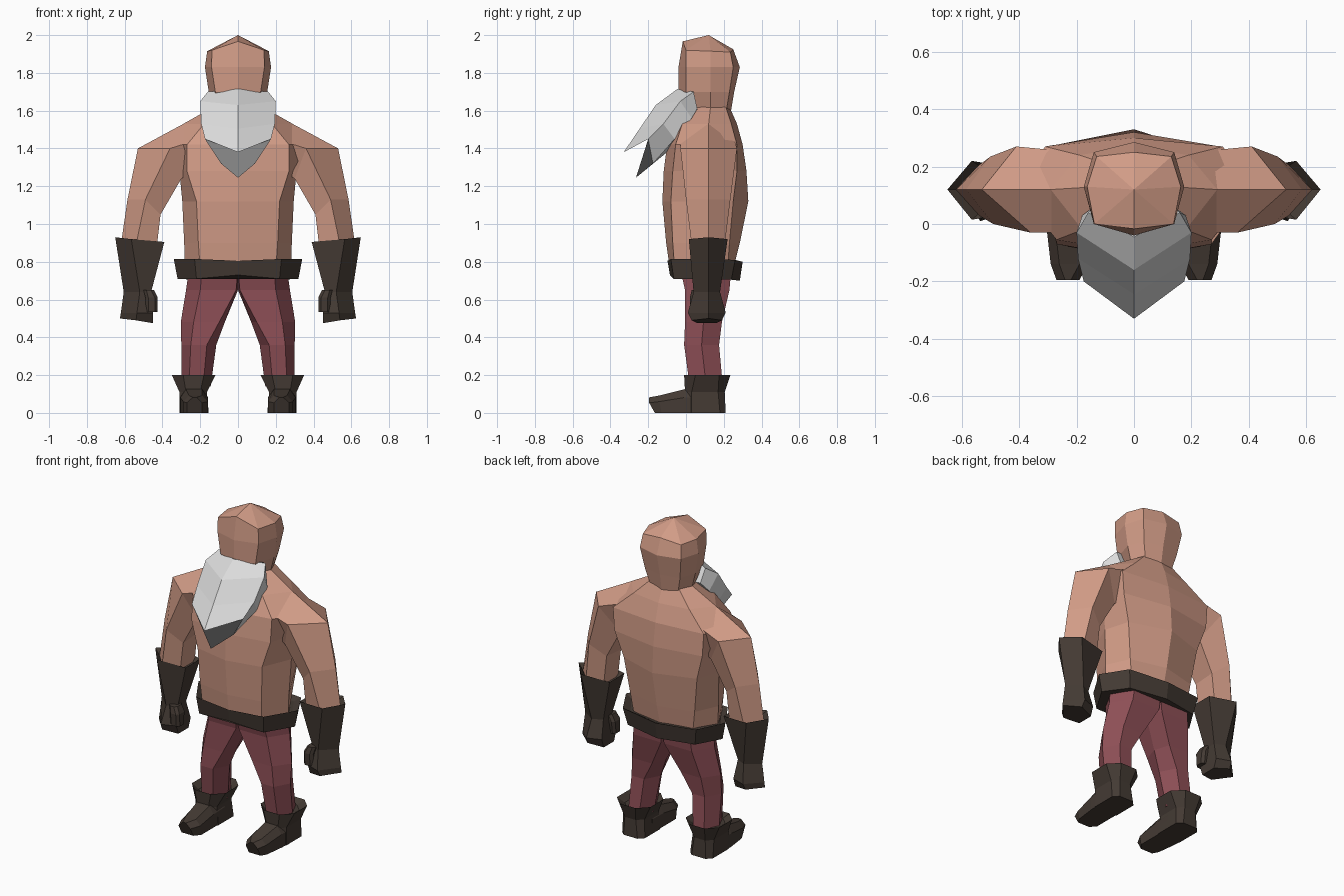
import bpy, bmesh


def material(name, rgb):
    m = bpy.data.materials.new(name)
    m.diffuse_color = (*rgb, 1)
    return m


SKIN = material("skin", (0.64, 0.33, 0.24))
GREY = material("beard_grey", (0.72, 0.72, 0.72))
LEATHER = material("dark_leather", (0.058, 0.043, 0.034))
CLOTH = material("red_cloth", (0.27, 0.078, 0.093))


def loft(name, rings, mat, tip=None, side=1):
    """Skin a stack of equal-length rings; close with faces or a tip point."""
    bm = bmesh.new()
    vs = [[bm.verts.new((side * x, y, z)) for x, y, z in r] for r in rings]
    n = len(vs[0])
    for a, b in zip(vs, vs[1:]):
        for i in range(n):
            j = (i + 1) % n
            bm.faces.new((a[i], a[j], b[j], b[i]))
    bm.faces.new(vs[0])
    if tip:
        t = bm.verts.new(tip)
        for i in range(n):
            bm.faces.new((vs[-1][i], vs[-1][(i + 1) % n], t))
    else:
        bm.faces.new(vs[-1])
    bmesh.ops.recalc_face_normals(bm, faces=bm.faces[:])
    me = bpy.data.meshes.new(name)
    bm.to_mesh(me)
    bm.free()
    me.materials.append(mat)
    ob = bpy.data.objects.new(name, me)
    bpy.context.collection.objects.link(ob)
    return ob


def both(half):
    """Front-to-back half ring mirrored into a closed ring."""
    return half + [(-x, y, z) for x, y, z in half[-2:0:-1]]


def body_ring(z, fc, ff, s, bb, bc):
    """Half ring at one height: front centre, front, side, back, back centre."""
    return both([(0, fc, z), (*ff, z), (*s, z), (*bb, z), (0, bc, z)])


# Torso, from waist to neck
loft("torso", [
    body_ring(0.76, -0.085, (0.20, -0.06), (0.28, 0.09), (0.20, 0.22), 0.25),
    body_ring(0.90, -0.105, (0.21, -0.07), (0.285, 0.09), (0.22, 0.23), 0.285),
    body_ring(1.12, -0.125, (0.22, -0.08), (0.295, 0.10), (0.25, 0.25), 0.33),
    body_ring(1.28, -0.118, (0.27, -0.07), (0.31, 0.10), (0.30, 0.27), 0.32),
    body_ring(1.42, -0.10, (0.27, -0.055), (0.40, 0.11), (0.31, 0.27), 0.30),
    body_ring(1.53, -0.035, (0.18, -0.02), (0.29, 0.12), (0.19, 0.24), 0.27),
    body_ring(1.62, 0.04, (0.09, 0.06), (0.13, 0.13), (0.10, 0.21), 0.23),
], SKIN)

# Head with a faceted crown
loft("head", [
    body_ring(1.58, 0.05, (0.08, 0.06), (0.125, 0.13), (0.09, 0.21), 0.235),
    body_ring(1.70, -0.04, (0.12, 0.0), (0.155, 0.13), (0.12, 0.23), 0.255),
    body_ring(1.83, -0.04, (0.14, 0.0), (0.175, 0.13), (0.14, 0.25), 0.285),
    both([(0, -0.017, 1.967), (0.138, 0.0, 1.92), (0.163, 0.13, 1.915),
          (0.13, 0.235, 1.91), (0, 0.25, 1.925)]),
], SKIN, tip=(0, 0.12, 2.0))

# Beard, jutting forward and down to a wedge
loft("beard", [
    both([(0, -0.045, 1.715), (0.16, 0.04, 1.70), (0.14, 0.06, 1.61), (0, 0.06, 1.60)]),
    both([(0, -0.16, 1.63), (0.20, -0.03, 1.65), (0.18, 0.03, 1.56), (0, 0.0, 1.51)]),
    both([(0, -0.245, 1.505), (0.195, -0.12, 1.53), (0.17, -0.06, 1.45), (0, -0.10, 1.38)]),
    both([(0, -0.33, 1.38), (0.175, -0.20, 1.45), (0.09, -0.175, 1.32), (0, -0.265, 1.245)]),
], GREY)

# Belt, flaring towards its upper rim
loft("belt", [
    both([(0, -0.085, 0.73), (0.22, -0.065, 0.71), (0.32, 0.10, 0.71),
          (0.23, 0.24, 0.705), (0, 0.285, 0.70)]),
    both([(0, -0.098, 0.805), (0.23, -0.08, 0.815), (0.34, 0.10, 0.815),
          (0.25, 0.26, 0.81), (0, 0.30, 0.80)]),
    both([(0, -0.08, 0.79), (0.20, -0.06, 0.79), (0.30, 0.10, 0.79),
          (0.22, 0.23, 0.79), (0, 0.265, 0.785)]),
], LEATHER)


def glove_ring(xo, xi, y0, y1, zo, zi):
    """Five-sided ring with a ridge on the outer side."""
    xm, zm = xo - 0.085, zo + (zi - zo) * 0.4
    return [(xo, 0.12, zo), (xm, y0, zm), (xi, y0 + 0.03, zi),
            (xi, y1 - 0.03, zi), (xm, y1, zm)]


def leg_ring(z, xo, xf, xfi, xi, y0, y1):
    """Six-sided ring: outer, front pair, inner, back pair."""
    ym = (y0 + y1) / 2
    return [(xo, ym, z), (xf, y0, z), (xfi, y0, z),
            (xi, ym, z), (xfi, y1, z), (xf, y1, z)]


def shaft_ring(x0, x1, y0, y1, z, c):
    """Chamfered rectangle."""
    return [(x0 + c, y0, z), (x1 - c, y0, z), (x1, y0 + c, z), (x1, y1 - c, z),
            (x1 - c, y1, z), (x0 + c, y1, z), (x0, y1 - c, z), (x0, y0 + c, z)]


def foot_ring(x0, x1, y, yb, h):
    """Cross-section of the foot, sole first."""
    return [(x0, yb, 0), (x1, yb, 0), (x1, y, h * 0.65),
            (x1 - 0.03, y, h), (x0 + 0.03, y, h), (x0, y, h * 0.65)]


for label, s in (("left", 1), ("right", -1)):
    # Shoulder and arm
    loft(label + "_arm", [
        [(0.28, 0.12, 1.535), (0.20, -0.03, 1.45), (0.20, 0.03, 1.30),
         (0.20, 0.20, 1.30), (0.20, 0.25, 1.47)],
        [(0.53, 0.12, 1.40), (0.36, -0.03, 1.40), (0.30, 0.03, 1.24),
         (0.31, 0.20, 1.24), (0.41, 0.27, 1.40)],
        [(0.585, 0.12, 1.13), (0.49, 0.0, 1.13), (0.41, 0.05, 1.05),
         (0.41, 0.19, 1.06), (0.50, 0.235, 1.13)],
        [(0.62, 0.12, 0.89), (0.54, 0.03, 0.89), (0.43, 0.05, 0.88),
         (0.43, 0.19, 0.88), (0.54, 0.205, 0.89)],
    ], SKIN, side=s)
    # Gauntlet with recessed cuff, wrist and fist
    loft(label + "_gauntlet", [
        glove_ring(0.62, 0.42, 0.04, 0.20, 0.89, 0.88),
        glove_ring(0.65, 0.39, 0.015, 0.22, 0.93, 0.905),
        glove_ring(0.605, 0.46, 0.04, 0.18, 0.64, 0.64),
        glove_ring(0.62, 0.45, 0.01, 0.21, 0.53, 0.53),
        glove_ring(0.625, 0.45, 0.03, 0.19, 0.50, 0.475),
    ], LEATHER, side=s)
    # Thumb
    loft(label + "_thumb", [
        shaft_ring(0.445, 0.50, 0.03, 0.10, 0.65, 0.015),
        shaft_ring(0.425, 0.49, 0.02, 0.10, 0.61, 0.015),
        shaft_ring(0.425, 0.49, 0.025, 0.09, 0.535, 0.015),
    ], LEATHER, side=s)
    # Trouser leg, meeting its twin at the crotch
    loft(label + "_leg", [
        leg_ring(0.76, 0.26, 0.19, 0.0, 0.0, -0.03, 0.24),
        leg_ring(0.65, 0.275, 0.20, 0.01, 0.0, -0.005, 0.23),
        leg_ring(0.48, 0.303, 0.235, 0.10, 0.07, -0.005, 0.19),
        leg_ring(0.36, 0.30, 0.25, 0.165, 0.115, -0.01, 0.175),
        leg_ring(0.14, 0.30, 0.26, 0.185, 0.145, 0.02, 0.195),
    ], CLOTH, side=s)
    # Boot shaft with flared cuff, and pointed foot
    loft(label + "_boot_shaft", [
        shaft_ring(0.15, 0.31, 0.01, 0.205, 0.17, 0.05),
        shaft_ring(0.12, 0.35, -0.01, 0.235, 0.20, 0.06),
        shaft_ring(0.165, 0.31, -0.005, 0.205, 0.11, 0.035),
        shaft_ring(0.155, 0.31, 0.0, 0.21, 0.0, 0.03),
    ], LEATHER, side=s)
    loft(label + "_boot_foot", [
        foot_ring(0.16, 0.31, 0.10, 0.10, 0.13),
        foot_ring(0.16, 0.305, -0.01, -0.01, 0.125),
        foot_ring(0.16, 0.29, -0.14, -0.13, 0.092),
        foot_ring(0.19, 0.27, -0.195, -0.165, 0.082),
    ], LEATHER, side=s)
